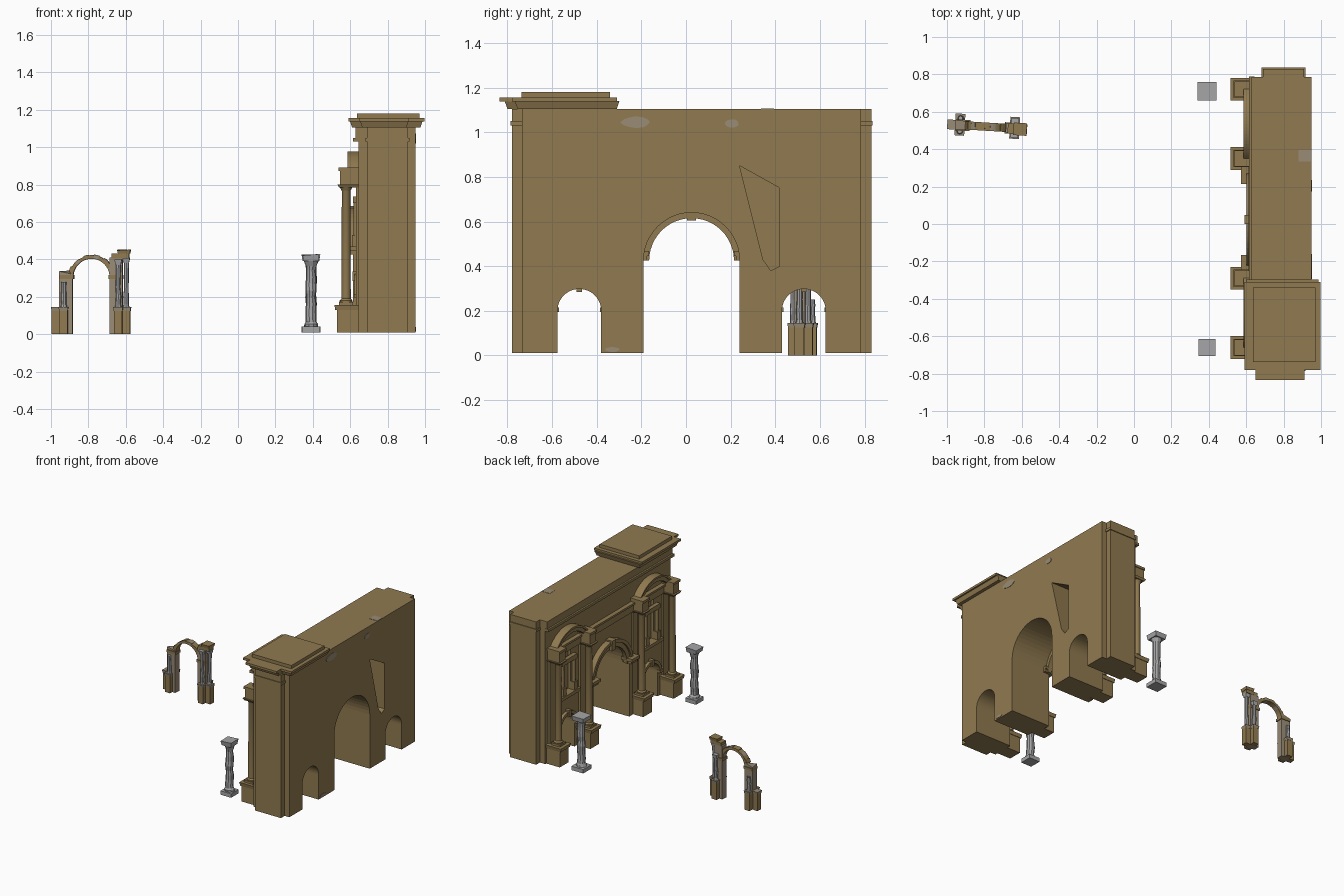
import bpy, bmesh, math, random
from mathutils import Matrix, Vector

if "Cube" in bpy.data.objects:
    bpy.data.objects.remove(bpy.data.objects["Cube"])
random.seed(4)

def material(name, rgb):
    m = bpy.data.materials.new(name)
    m.diffuse_color = (*rgb, 1)
    m.use_nodes = True
    m.node_tree.nodes["Principled BSDF"].inputs["Base Color"].default_value = m.diffuse_color
    return m

BROWN = material("brown stone", (0.28, 0.195, 0.08))
WORN = material("worn stone", (0.32, 0.26, 0.18))
GREY = material("grey marble", (0.38, 0.38, 0.39))

def finish(name, bm, mat, smooth=False):
    bmesh.ops.recalc_face_normals(bm, faces=bm.faces)
    me = bpy.data.meshes.new(name)
    bm.to_mesh(me)
    bm.free()
    me.materials.append(mat)
    ob = bpy.data.objects.new(name, me)
    bpy.context.collection.objects.link(ob)
    if smooth:
        bpy.ops.object.select_all(action='DESELECT')
        ob.select_set(True)
        bpy.context.view_layer.objects.active = ob
        bpy.ops.object.shade_smooth_by_angle(angle=math.radians(35))
    return ob

def box(name, x0, x1, y0, y1, z0, z1, mat=BROWN, flare=0, jitter=0):
    """Box whose top is widened by flare on every side."""
    bm = bmesh.new()
    lo = [(x0, y0), (x1, y0), (x1, y1), (x0, y1)]
    f = flare
    hi = [(x0 - f, y0 - f), (x1 + f, y0 - f), (x1 + f, y1 + f), (x0 - f, y1 + f)]
    a = [bm.verts.new((*p, z0)) for p in lo]
    b = [bm.verts.new((*p, z1 + random.uniform(-jitter, jitter))) for p in hi]
    bm.faces.new(a)
    bm.faces.new(b)
    for i in range(4):
        j = (i + 1) % 4
        bm.faces.new((a[i], a[j], b[j], b[i]))
    return finish(name, bm, mat)

def prism(name, pts, d0, d1, mat=BROWN, axis='x'):
    """Extrude a (side, z) outline between d0 and d1 along x or y."""
    bm = bmesh.new()
    put = (lambda d, p: (d, p[0], p[1])) if axis == 'x' else (lambda d, p: (p[0], d, p[1]))
    a = [bm.verts.new(put(d0, p)) for p in pts]
    b = [bm.verts.new(put(d1, p)) for p in pts]
    bm.faces.new(a)
    bm.faces.new(b)
    for i in range(len(pts)):
        j = (i + 1) % len(pts)
        bm.faces.new((a[i], a[j], b[j], b[i]))
    return finish(name, bm, mat)

def arc(c, z, r, a0, a1, n=24):
    return [(c + r * math.cos(math.radians(a0 + (a1 - a0) * i / n)),
             z + r * math.sin(math.radians(a0 + (a1 - a0) * i / n))) for i in range(n + 1)]

def band(name, c, z, r0, r1, d0, d1, a0=0, a1=180, mat=BROWN, axis='x', n=24):
    return prism(name, arc(c, z, r0, a0, a1, n) + arc(c, z, r1, a1, a0, n), d0, d1, mat, axis)

def lathe(name, x, y, profile, mat=BROWN, n=16, jitter=0):
    """Turned shaft from (radius, z) pairs."""
    bm = bmesh.new()
    rings = []
    for r, z in profile:
        dx, dy = (random.uniform(-jitter, jitter) for _ in range(2))
        rings.append([bm.verts.new((x + dx + r * math.cos(2 * math.pi * i / n),
                                    y + dy + r * math.sin(2 * math.pi * i / n), z)) for i in range(n)])
    for a, b in zip(rings, rings[1:]):
        for i in range(n):
            j = (i + 1) % n
            bm.faces.new((a[i], a[j], b[j], b[i]))
    bm.faces.new(rings[0])
    bm.faces.new(rings[-1])
    return finish(name, bm, mat, smooth=not jitter)

def cut(ob, cutter):
    m = ob.modifiers.new("cut", 'BOOLEAN')
    m.operation, m.object, m.solver = 'DIFFERENCE', cutter, 'EXACT'
    bpy.context.view_layer.objects.active = ob
    bpy.ops.object.modifier_apply(modifier=m.name)
    bpy.data.objects.remove(cutter)

# --- Triumphal arch: wall with one large and two small passages
MID = 0.025
F, B = 0.645, 0.95
side_c = (-0.478, 0.528)
outline = [(-0.735, 0.01)]
for c, z, r in ((side_c[0], 0.2, 0.098), (MID, 0.425, 0.215), (side_c[1], 0.2, 0.098)):
    outline += [(c - r, 0.01)] + arc(c, z, r, 180, 0) + [(c + r, 0.01)]
outline += [(0.785, 0.01), (0.785, 1.105), (-0.735, 1.105)]
wall = prism("arch_wall", outline, F, B)
# broken opening in the back
cut(wall, prism("breach_cutter", [(0.24, 0.85), (0.42, 0.75), (0.42, 0.40), (0.38, 0.38),
                                  (0.345, 0.43)], 0.67, 1.1))
# window niches in the front
for c in side_c:
    cut(wall, box("niche_cutter", 0.5, F + 0.02, c - 0.05, c + 0.05, 0.47, 0.78))

# end pilasters and top mouldings
for y0, y1 in ((-0.78, -0.735), (0.785, 0.83)):
    box("end_pilaster", 0.69, 0.91, y0, y1, 0.01, 1.105)
    box("end_moulding", 0.683, 0.917, y0 - 0.006, y1 + 0.006, 1.03, 1.05)
box("attic_band", 0.628, F, -0.735, 0.785, 1.045, 1.105)
box("attic_moulding", 0.615, F, -0.738, 0.788, 1.03, 1.05)

# surviving cornice on one end
box("cornice_flare", 0.61, 0.975, -0.755, -0.31, 1.105, 1.14, flare=0.012)
box("cornice_slab", 0.59, 0.998, -0.78, -0.31, 1.138, 1.155)
box("cornice_end_flare", 0.665, 0.9, -0.80, -0.75, 1.105, 1.138, flare=0.012)
box("cornice_end_slab", 0.65, 0.912, -0.835, -0.77, 1.138, 1.155)
box("cornice_top", 0.635, 0.97, -0.738, -0.34, 1.155, 1.18)

# four columns on pedestals
cols = (-0.66, -0.29, 0.35, 0.72)
for y in cols:
    box("pedestal", 0.53, F, y - 0.052, y + 0.052, 0.01, 0.13)
    box("pedestal_cap", 0.52, F, y - 0.056, y + 0.056, 0.13, 0.157, flare=0.005)
    box("column_plinth", 0.54, 0.615, y - 0.037, y + 0.037, 0.157, 0.172)
    lathe("column_shaft", 0.578, y, [(0.034, 0.17), (0.034, 0.18), (0.025, 0.19), (0.023, 0.765),
                                     (0.025, 0.77), (0.036, 0.79)])
    box("column_capital", 0.54, F, y - 0.038, y + 0.038, 0.785, 0.80, flare=0.008)
    box("entablature_block", 0.545, F, y - 0.036, y + 0.036, 0.80, 0.88)
    box("entablature_cap", 0.538, F, y - 0.042, y + 0.042, 0.872, 0.89)
    box("back_pilaster", 0.63, F, y - 0.03, y + 0.03, 0.15, 0.79)

# string course across the front
box("string_course", 0.622, F, -0.66, 0.72, 0.79, 0.845)
box("string_course_lip", 0.612, F, -0.66, 0.72, 0.845, 0.86)

# bays between column pairs: pediment arch, window, small archivolt
for c, yc in zip(side_c, (-0.475, 0.535)):
    band("pediment_arch", yc, 0.735, 0.20, 0.238, 0.592, F, 38, 142)
    band("pediment_lip", yc, 0.735, 0.228, 0.242, 0.585, F, 38, 142)
    box("window_sill", 0.602, F, c - 0.115, c + 0.115, 0.445, 0.47)
    box("window_lintel", 0.615, F, c - 0.09, c + 0.09, 0.70, 0.735)
    for s in (-1, 1):
        y = c + s * 0.068
        box("window_post_base", 0.61, F, y - 0.02, y + 0.02, 0.47, 0.53)
        lathe("window_colonnette", 0.63, y, [(0.013, 0.53), (0.012, 0.70)], n=12)
        box("small_impost", 0.62, F, c + s * 0.112 - 0.02, c + s * 0.112 + 0.02, 0.195, 0.215)
    band("small_archivolt", c, 0.2, 0.098, 0.122, 0.622, F)
    box("small_keystone", 0.612, F, c - 0.013, c + 0.013, 0.285, 0.335)

# large archivolt, imposts and keystone
band("main_archivolt", MID, 0.425, 0.19, 0.235, 0.615, F)
band("main_archivolt_lip", MID, 0.425, 0.225, 0.25, 0.602, F)
box("main_keystone", 0.595, F, MID - 0.02, MID + 0.02, 0.605, 0.685, flare=0.004)
for s in (-1, 1):
    y = MID + s * 0.235
    box("main_impost", 0.572, F + 0.02, y - 0.045, y + 0.045, 0.445, 0.468)
    box("main_impost_neck", 0.585, F + 0.02, y - 0.036, y + 0.036, 0.425, 0.445)
    box("main_arch_jamb", 0.615, F, MID + s * 0.24 - 0.024, MID + s * 0.24 + 0.024, 0.01, 0.43)

# thin patches of bare stone
def patch(name, c, z, ry, rz, x):
    pts = [(c + ry * random.uniform(0.85, 1) * math.cos(t * math.pi / 6),
            z + rz * random.uniform(0.85, 1) * math.sin(t * math.pi / 6)) for t in range(12)]
    return prism(name, pts, x - 0.002, x + 0.003, WORN)

patch("bare_patch", -0.225, 1.045, 0.07, 0.027, B)
patch("bare_patch", 0.205, 1.04, 0.035, 0.02, B)
patch("bare_patch", -0.33, 0.027, 0.035, 0.012, B)
box("bare_patch_top", 0.88, 0.948, 0.335, 0.395, 1.1, 1.107, WORN)

# --- Two freestanding weathered columns
for y, h in ((0.71, 0.05), (-0.66, 0.045)):
    x = 0.39
    box("loose_base", x - h, x + h, y - h, y + h, 0.01, 0.04, GREY)
    prof = [(0.037, 0.04), (0.036, 0.055), (0.029, 0.065)]
    prof += [(random.uniform(0.024, 0.03), 0.09 + 0.036 * i) for i in range(8)]
    lathe("loose_shaft", x, y, prof + [(0.029, 0.365), (0.04, 0.395)], GREY, 10, 0.003)
    box("loose_capital", x - h + 0.006, x + h - 0.006, y - h + 0.006, y + h - 0.006,
        0.39, 0.425, GREY, flare=0.006, jitter=0.004)

# --- Ruined gateway, built on y = 0 and then turned into place
before = set(bpy.data.objects)
for k in range(13):
    a = 180 * k / 13
    band("gate_voussoir", -0.783, 0.305, 0.098, random.uniform(0.115, 0.125), -0.022, 0.022,
         a, a + 180 / 13, WORN if k % 4 == 1 else BROWN, 'y', 2)
for s, xi, xo, top in ((-1, -0.883, -0.955, 0.33), (1, -0.685, -0.615, 0.41)):
    lo, hi = min(xi, xo), max(xi, xo)
    mx = (lo + hi) / 2 + s * 0.012
    box("gate_pier", lo, hi, -0.024, 0.024, 0, top, WORN, jitter=0.012)
    box("gate_impost", min(xi - s * 0.006, xo), max(xi - s * 0.006, xo), -0.03, 0.03, 0.295, 0.315)
    # pedestals and columns on the front, back and outer side
    for px, py, zt in ((mx, -0.03, top - 0.03), (mx, 0.035, top - 0.09), (xo + s * 0.018, 0, top - 0.02)):
        full = s > 0
        box("gate_pedestal", px - 0.022, px + 0.022, py - 0.022, py + 0.022, 0, 0.13)
        box("gate_pedestal_cap", px - 0.023, px + 0.023, py - 0.023, py + 0.023, 0.125, 0.145, WORN, flare=0.003)
        if full or py:
            z1 = zt if full else zt - 0.02
            lathe("gate_column", px, py, [(0.018, 0.145), (0.014, 0.16), (0.015, 0.2),
                  (0.012, 0.25), (0.014, z1)], GREY, 8, 0.002)
        if full:
            box("gate_capital", px - 0.014, px + 0.014, py - 0.014, py + 0.014, zt - 0.01, zt + 0.02, GREY, flare=0.006)
    if s > 0:
        box("gate_entablature", lo + 0.01, hi + 0.035, -0.03, 0.025, 0.405, 0.43)
        box("gate_cornice", lo + 0.045, hi + 0.038, -0.032, 0.027, 0.43, 0.45, flare=0.004, jitter=0.003)
place = Matrix.Translation((-0.783, 0.52, 0)) @ Matrix.Rotation(math.radians(-3.5), 4, 'Z') @ Matrix.Translation((0.783, 0, 0))
for ob in set(bpy.data.objects) - before:
    ob.data.transform(place)
